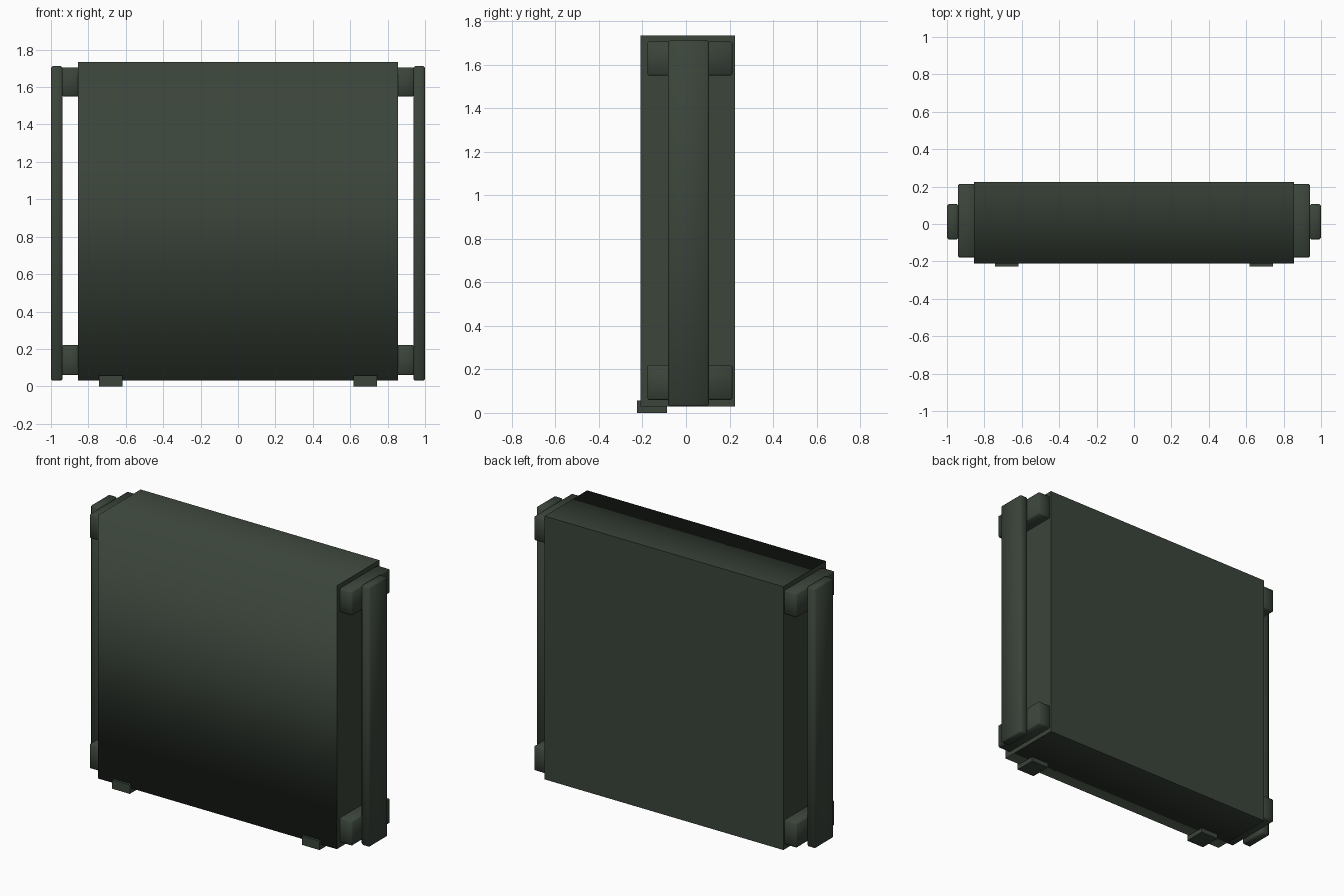
import bpy, bmesh
from mathutils import Vector

if "Cube" in bpy.data.objects:
    bpy.data.objects.remove(bpy.data.objects["Cube"])

green = bpy.data.materials.new("dark_olive_green")
green.diffuse_color = (0.043, 0.058, 0.043, 1)
green.use_nodes = True
green.node_tree.nodes["Principled BSDF"].inputs["Base Color"].default_value = green.diffuse_color


def box(name, lo, hi, bevel=0.0):
    """Box between two corners, optionally with small softened edges."""
    lo, hi = Vector(lo), Vector(hi)
    bm = bmesh.new()
    bmesh.ops.create_cube(bm, size=1)
    for v in bm.verts:
        v.co = Vector([(lo[i] + hi[i]) / 2 + v.co[i] * (hi[i] - lo[i]) for i in range(3)])
    if bevel:
        bmesh.ops.bevel(bm, geom=bm.edges[:], offset=bevel, segments=1,
                        profile=0.5, affect='EDGES')
        for f in bm.faces:
            f.smooth = True
    mesh = bpy.data.meshes.new(name)
    bm.to_mesh(mesh)
    bm.free()
    mesh.materials.append(green)
    obj = bpy.data.objects.new(name, mesh)
    bpy.context.collection.objects.link(obj)
    return obj


# Main panel: front blends softly into top and bottom, other edges stay sharp
panel = box("panel_body", (-0.855, -0.21, 0.03), (0.855, 0.225, 1.735))
me = panel.data
for p in me.polygons:
    p.use_smooth = True
for e in me.edges:
    a, b = (me.vertices[i].co for i in e.vertices)
    front_edge = a.y < 0 and b.y < 0 and abs(a.z - b.z) < 0.01
    e.use_edge_sharp = not front_edge

for side, s in (("left", -1), ("right", 1)):
    def part(name, x0, x1, y0, y1, z0, z1, bevel):
        xs = sorted((s * x0, s * x1))
        box(side + "_" + name, (xs[0], y0, z0), (xs[1], y1, z1), bevel)

    # Brackets holding the side rail
    part("lower_bracket", 0.845, 0.942, -0.178, 0.213, 0.06, 0.22, 0.007)
    part("upper_bracket", 0.845, 0.942, -0.178, 0.213, 1.55, 1.706, 0.007)
    # Upright side rail
    part("side_rail", 0.938, 1.0, -0.083, 0.106, 0.03, 1.713, 0.009)
    # Foot under the front edge
    part("foot", 0.617, 0.743, -0.226, -0.088, 0.0, 0.058, 0.0)
